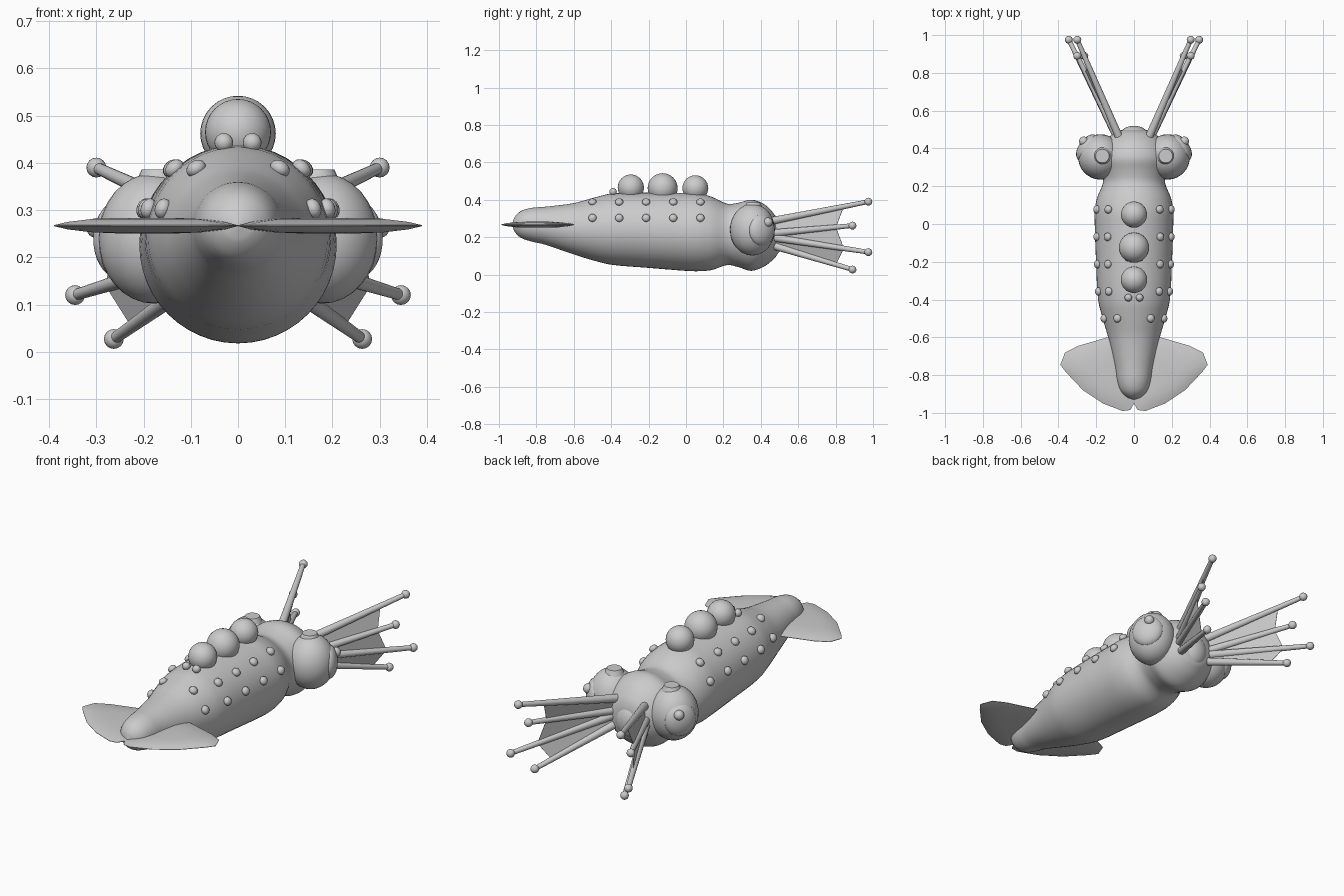
import bpy, bmesh, math
from mathutils import Vector, Matrix

if "Cube" in bpy.data.objects:
    bpy.data.objects.remove(bpy.data.objects["Cube"])

grey = bpy.data.materials.new("plain grey")
grey.diffuse_color = (0.6, 0.6, 0.6, 1)
grey.use_nodes = True
grey.node_tree.nodes["Principled BSDF"].inputs["Base Color"].default_value = grey.diffuse_color


def finish(name, bm, angle=40):
    bmesh.ops.recalc_face_normals(bm, faces=bm.faces)
    me = bpy.data.meshes.new(name)
    bm.to_mesh(me)
    bm.free()
    me.materials.append(grey)
    ob = bpy.data.objects.new(name, me)
    bpy.context.collection.objects.link(ob)
    bpy.ops.object.select_all(action='DESELECT')
    ob.select_set(True)
    bpy.context.view_layer.objects.active = ob
    bpy.ops.object.shade_smooth_by_angle(angle=math.radians(angle))
    return ob


def ball(name, loc, radii, facing=(0, 0, 1), seg=32):
    """Ellipsoid whose local z axis points along facing."""
    bm = bmesh.new()
    rot = Vector(facing).to_track_quat('Z', 'Y').to_matrix().to_4x4()
    m = Matrix.Translation(loc) @ rot @ Matrix.Diagonal((*radii, 1))
    bmesh.ops.create_uvsphere(bm, u_segments=seg, v_segments=seg // 2, radius=1, matrix=m)
    return finish(name, bm)


def cone(name, a, b, ra, rb, seg=16):
    a, b = Vector(a), Vector(b)
    bm = bmesh.new()
    rot = (b - a).to_track_quat('Z', 'Y').to_matrix().to_4x4()
    bmesh.ops.create_cone(bm, cap_ends=True, segments=seg, radius1=ra, radius2=rb,
                          depth=(b - a).length, matrix=Matrix.Translation((a + b) / 2) @ rot)
    return finish(name, bm)


# Body: rings (y, centre z, radius) smoothed along the length
stations = [(-.93, .268, .002), (-.918, .268, .036), (-.885, .268, .07), (-.83, .267, .089),
            (-.76, .262, .1), (-.6, .245, .137), (-.5, .243, .166), (-.4, .243, .19),
            (-.2, .237, .201), (0, .228, .208), (.07, .226, .208), (.14, .22, .195),
            (.22, .215, .164), (.28, .212, .172), (.35, .21, .19), (.42, .21, .165),
            (.47, .205, .12), (.495, .2, .075), (.505, .2, .002)]


def smooth_path(pts, n=4):
    pts = [Vector(p) for p in pts]
    out = []
    for i in range(len(pts) - 1):
        p0, p1, p2 = pts[max(i - 1, 0)], pts[i], pts[i + 1]
        p3 = pts[min(i + 2, len(pts) - 1)]
        d = p2.x - p1.x
        m1 = (p2 - p0) * (d / (p2.x - p0.x))
        m2 = (p3 - p1) * (d / (p3.x - p1.x))
        for k in range(n):
            t = k / n
            out.append(p1 * (2*t**3 - 3*t**2 + 1) + m1 * (t**3 - 2*t**2 + t)
                       + p2 * (3*t**2 - 2*t**3) + m2 * (t**3 - t**2))
    return out + [pts[-1]]


path = smooth_path(stations)


def body_at(y):
    return min(path, key=lambda p: abs(p.x - y))


bm = bmesh.new()
N = 48
rings = [[bm.verts.new((max(r, .001) * math.cos(2 * math.pi * k / N), y,
                        z + max(r, .001) * math.sin(2 * math.pi * k / N))) for k in range(N)]
         for y, z, r in path]
for a, b in zip(rings, rings[1:]):
    for k in range(N):
        bm.faces.new((a[k], a[(k + 1) % N], b[(k + 1) % N], b[k]))
bm.faces.new(rings[0])
bm.faces.new(rings[-1])
finish("body", bm)

# Mouth at the front of the head
ball("mouth", (0, .46, .19), (.08, .06, .09))

# Large balls along the back
for y, z, r in [(-.295, .465, .07), (-.125, .462, .08), (.05, .462, .069)]:
    ball("back_ball", (0, y, z), (r, r, r))

fin_outline = [(0, -.80), (0, -.95), (.02, -.985), (.06, -.99), (.165, -.95), (.27, -.88),
               (.36, -.785), (.39, -.745), (.365, -.68), (.295, -.645), (.14, -.6), (.05, -.62)]

for s in (-1, 1):
    # Eye, upper lid, iris and pupil
    ball("eye", (s * .178, .355, .24), (.118, .12, .138))
    cone("eye_cap", (s * .168, .36, .355), (s * .168, .36, .386), .05, .036, 24)
    out = Vector((s * .82, .57, 0))
    ball("iris", Vector((s * .178, .355, .238)) + out * .085, (.08, .085, .045), out)
    ball("pupil", (s * .266, .438, .28), (.025, .025, .025), seg=20)

    # Skin bumps in two rows per side, plus a pair on top
    ball("top_bump", (s * .03, -.39, .443), (.02, .02, .02), seg=16)
    for y in (-.5, -.357, -.213, -.068, .077):
        c = body_at(y)
        for z in (.388, .303):
            sn = (z - c.y) / (c.z + .004)
            n = Vector((s * math.sqrt(max(0, 1 - sn * sn)), 0, sn))
            ball("side_bump", Vector((0, y, c.y)) + n * (c.z + .004), (.022, .022, .017), n, 16)

    # Tail fin: outline with a lens-shaped thickness
    bm = bmesh.new()
    mid = Vector((.19, -.79))
    for side in (-1, 1):
        loops = []
        for f, h in ((1, .001), (.85, .008), (.6, .014), (.3, .0165)):
            loops.append([bm.verts.new((s * (mid.x + (x - mid.x) * f),
                                        mid.y + (y - mid.y) * f, .267 + side * h))
                          for x, y in fin_outline])
        n = len(fin_outline)
        for a, b in zip(loops, loops[1:]):
            for k in range(n):
                bm.faces.new((a[k], a[(k + 1) % n], b[(k + 1) % n], b[k]))
        bm.faces.new(loops[-1])
        if side == -1:
            lower = loops[0]
    for k in range(n):
        bm.faces.new((lower[k], lower[(k + 1) % n], loops[0][(k + 1) % n], loops[0][k]))
    finish("tail_fin", bm, 30)

    # Arms with round tips, joined by thin webs
    arms = [((s * .075, .45, .285), (s * .30, .975, .39), .75),
            ((s * .085, .45, .22), (s * .30, .89, .262), .8),
            ((s * .085, .45, .20), (s * .345, .975, .12), .75),
            ((s * .075, .45, .16), (s * .263, .89, .027), .8)]
    for a, b, f in arms:
        cone("arm", a, b, .021, .012)
        ball("arm_tip", b, (.021, .021, .021), seg=16)
    for (a, b, f), (c, d, g) in zip(arms, arms[1:]):
        a, b, c, d = map(Vector, (a, b, c, d))
        quad = [a, a.lerp(b, f), c.lerp(d, g), c]
        nrm = (quad[1] - a).cross(quad[2] - a).normalized() * .001
        bm = bmesh.new()
        top = [bm.verts.new(p + nrm) for p in quad]
        low = [bm.verts.new(p - nrm) for p in quad]
        bm.faces.new(top)
        bm.faces.new(low[::-1])
        for k in range(4):
            bm.faces.new((top[k], low[k], low[(k + 1) % 4], top[(k + 1) % 4]))
        finish("arm_web", bm)
